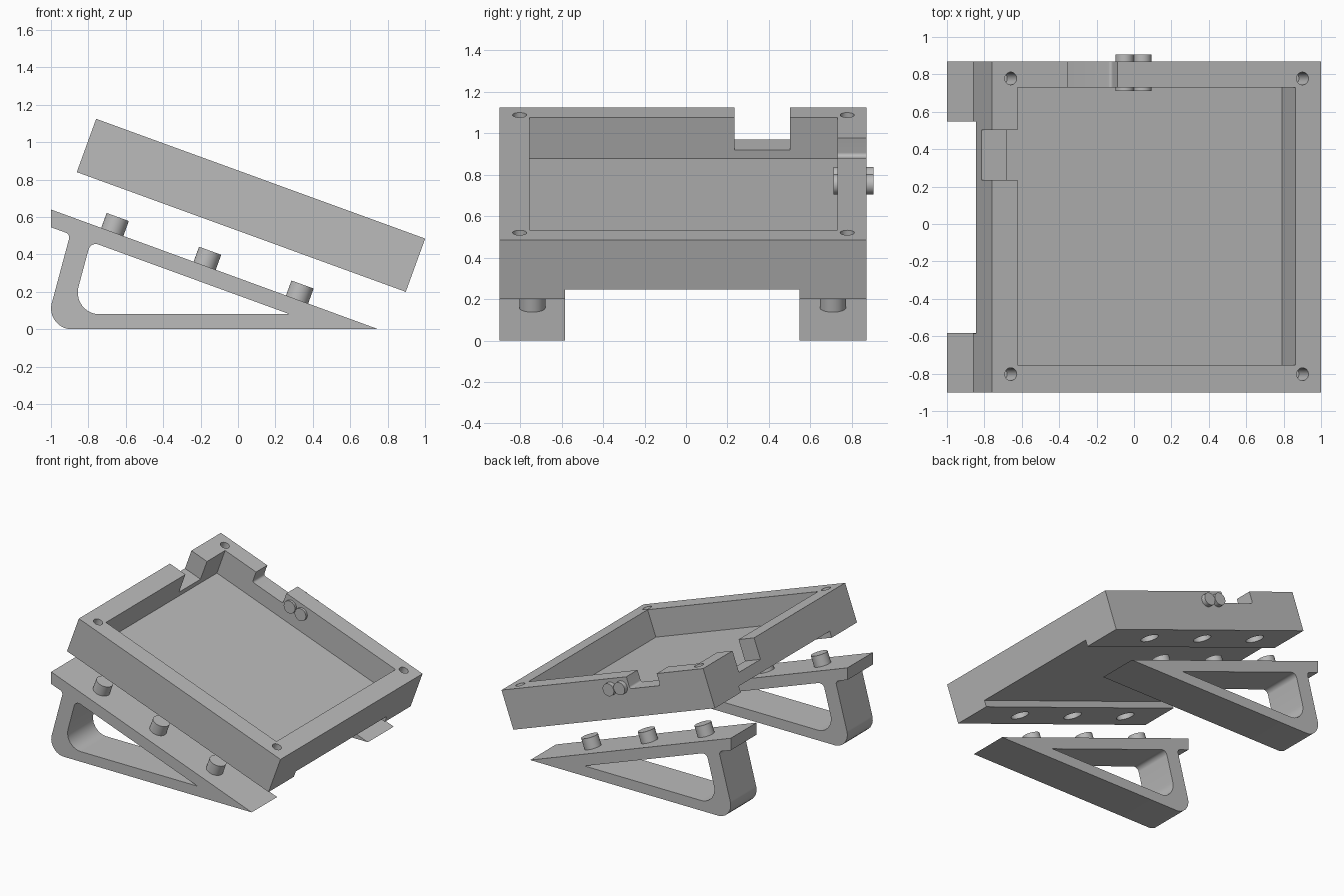
import bpy, bmesh, math
from mathutils import Matrix, Vector

if "Cube" in bpy.data.objects:
    bpy.data.objects.remove(bpy.data.objects["Cube"])

TILT = math.radians(20)
grey = bpy.data.materials.new("plain_grey")
grey.diffuse_color = (0.5, 0.5, 0.5, 1)
grey.use_nodes = True
grey.node_tree.nodes["Principled BSDF"].inputs["Base Color"].default_value = grey.diffuse_color

# Tray frame: u along the slope, y across, v out of the slope
TRAY = Matrix.Translation((-0.862, 0, 0.84)) @ Matrix.Rotation(TILT, 4, 'Y')
U, V = 1.872, 0.303
Y0, Y1 = -0.90, 0.87


def make(name, bm, matrix=Matrix()):
    bmesh.ops.recalc_face_normals(bm, faces=bm.faces)
    me = bpy.data.meshes.new(name)
    bm.to_mesh(me)
    bm.free()
    me.materials.append(grey)
    ob = bpy.data.objects.new(name, me)
    ob.matrix_world = matrix
    bpy.context.collection.objects.link(ob)
    return ob


def box(name, x, y, z, matrix=Matrix()):
    bm = bmesh.new()
    bmesh.ops.create_cube(bm, size=1)
    for v in bm.verts:
        for i, (a, b) in enumerate((x, y, z)):
            v.co[i] = a if v.co[i] < 0 else b
    return make(name, bm, matrix)


def cylinder(name, centre, radius, depth, matrix=Matrix(), along_y=False):
    bm = bmesh.new()
    bmesh.ops.create_cone(bm, cap_ends=True, segments=32, radius1=radius,
                          radius2=radius, depth=depth)
    turn = Matrix.Rotation(math.pi / 2, 4, 'X') if along_y else Matrix()
    bm.transform(Matrix.Translation(centre) @ turn)
    return make(name, bm, matrix)


def rounded(corners, steps=8):
    """Outline from (x, z, fillet radius) corners."""
    out = []
    for i, (x, z, r) in enumerate(corners):
        p = Vector((x, z))
        if r == 0:
            out.append(p)
            continue
        a = (Vector(corners[i - 1][:2]) - p).normalized()
        b = (Vector(corners[(i + 1) % len(corners)][:2]) - p).normalized()
        half = a.angle(b) / 2
        c = p + (a + b).normalized() * (r / math.sin(half))
        start = p + a * (r / math.tan(half)) - c
        end = p + b * (r / math.tan(half)) - c
        for k in range(steps + 1):
            t = k / steps
            out.append(c + start.lerp(end, t).normalized() * r)
    return out


def prism(name, corners, y0, y1, matrix=Matrix()):
    bm = bmesh.new()
    face = bm.faces.new([bm.verts.new((p.x, y0, p.y)) for p in rounded(corners)])
    new = bmesh.ops.extrude_face_region(bm, geom=[face])['geom']
    bmesh.ops.translate(bm, vec=(0, y1 - y0, 0),
                        verts=[g for g in new if isinstance(g, bmesh.types.BMVert)])
    return make(name, bm, matrix)


def cut(target, cutter):
    cutter.hide_render = True
    bpy.context.view_layer.objects.active = target
    mod = target.modifiers.new("cut", 'BOOLEAN')
    mod.operation, mod.solver, mod.object = 'DIFFERENCE', 'EXACT', cutter
    bpy.context.view_layer.update()
    bpy.ops.object.modifier_apply(modifier=mod.name)
    bpy.data.objects.remove(cutter)


def smooth(ob):
    bpy.ops.object.select_all(action='DESELECT')
    ob.select_set(True)
    bpy.context.view_layer.objects.active = ob
    bpy.ops.object.shade_smooth_by_angle(angle=math.radians(30))


# Tray with cavity, underside channel and wall notches
tray = box("tray", (0, U), (Y0, Y1), (0, V), TRAY)
cut(tray, box("cavity", (0.144, U - 0.146), (-0.755, 0.73), (0.093, 0.5), TRAY))
cut(tray, box("channel", (-0.1, U + 0.1), (-0.585, 0.548), (-0.1, 0.05), TRAY))
cut(tray, box("end_notch", (-0.1, 0.25), (0.235, 0.503), (0.138, 0.5), TRAY))
n0, n1, nb = 0.431, 0.713, V - 0.092
cut(tray, prism("side_notch", [(n0, nb, 0.017), (n1, nb, 0.017), (n1, 0.5, 0), (n0, 0.5, 0)],
                0.65, 1.0, TRAY))

# Corner screw holes and underside peg sockets
for u in (0.106, U - 0.106):
    for y in (-0.803, 0.778):
        cut(tray, cylinder("screw_hole", (u, y, V), 0.034, 0.3, TRAY))
for y in (-0.743, 0.708):
    for i in range(3):
        cut(tray, cylinder("peg_socket", (0.342 + 0.526 * i, y, 0), 0.066, 0.17, TRAY))
smooth(tray)

# Pair of round plugs through the back wall
for i in range(2):
    x = -0.05 + 0.095 * i
    z = 0.789 - 0.0346 * i
    smooth(cylinder(f"plug_{i + 1}", (x, 0.808, z), 0.049, 0.194, along_y=True))

# Two wedge stands, each with a rounded opening and three pegs
outline = [(-1, 0.64, 0), (-1, 0.545, 0), (-0.897, 0.5075, 0.027),
           (-1.033, 0, 0.11), (0.75, 0, 0)]
opening = [(-0.788, 0.468, 0.04), (-0.892, 0.08, 0.115), (0.277, 0.08, 0)]
for side, y0, y1 in (("front", Y0, -0.583), ("back", 0.548, Y1)):
    stand = prism(f"{side}_stand", outline, y0, y1)
    cut(stand, prism("opening", opening, y0 - 0.1, y1 + 0.1))
    smooth(stand)
    for i in range(3):
        x = -0.672 + 0.494 * i
        base = Matrix.Translation((x, (y0 + y1) / 2, 0.64 - 0.3655 * (x + 1)))
        peg = cylinder(f"{side}_peg_{i + 1}", (0, 0, 0.0325), 0.063, 0.105,
                       base @ Matrix.Rotation(TILT, 4, 'Y'))
        smooth(peg)
